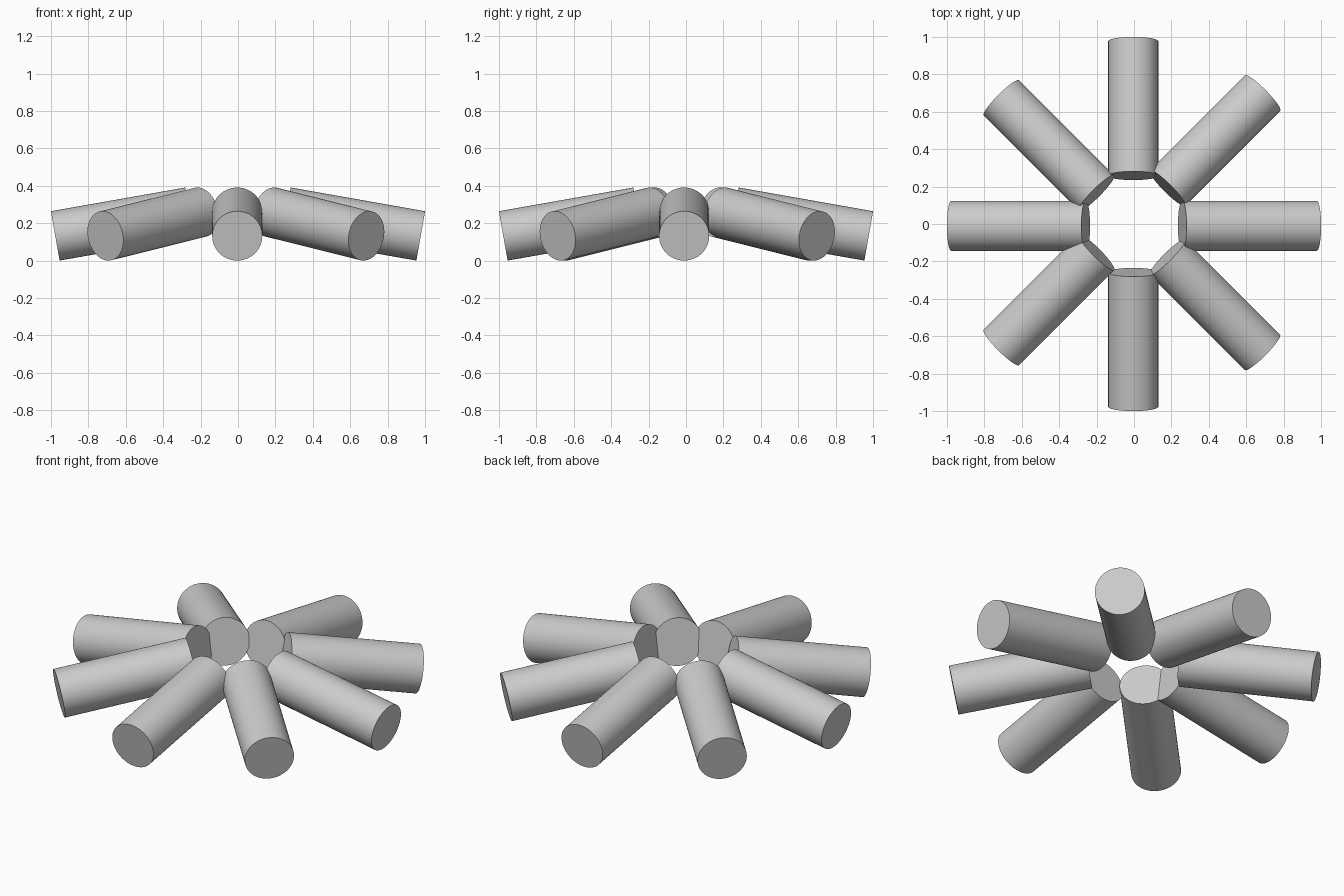
import bpy
from math import sin, cos, radians
from mathutils import Vector

if "Cube" in bpy.data.objects:
    bpy.data.objects.remove(bpy.data.objects["Cube"])

RADIUS = 0.134
LENGTH = 0.73
TILT = radians(10)

# Outer end centre (x, y) of each log, listed with its heading in degrees
LOGS = [
    (0, 0.977, -0.010), (45, 0.687, 0.700), (90, -0.004, 0.977), (135, -0.709, 0.674),
    (180, -0.977, -0.010), (225, -0.709, -0.660), (270, -0.004, -0.977), (315, 0.686, -0.686),
]


def add_log(index, heading, x, y):
    """Cylinder running inward and upward from its outer end."""
    a = radians(heading)
    inward = Vector((-cos(a) * cos(TILT), -sin(a) * cos(TILT), sin(TILT)))
    outer = Vector((x, y, RADIUS * cos(TILT)))
    bpy.ops.mesh.primitive_cylinder_add(
        vertices=64, radius=RADIUS, depth=LENGTH,
        location=outer + inward * LENGTH / 2,
        rotation=inward.to_track_quat('Z', 'Y').to_euler())
    bpy.context.object.name = f"log_{index}"
    bpy.ops.object.shade_smooth_by_angle(angle=radians(30))


# Ring of logs leaning toward the open centre
for i, (heading, x, y) in enumerate(LOGS, 1):
    add_log(i, heading, x, y)
